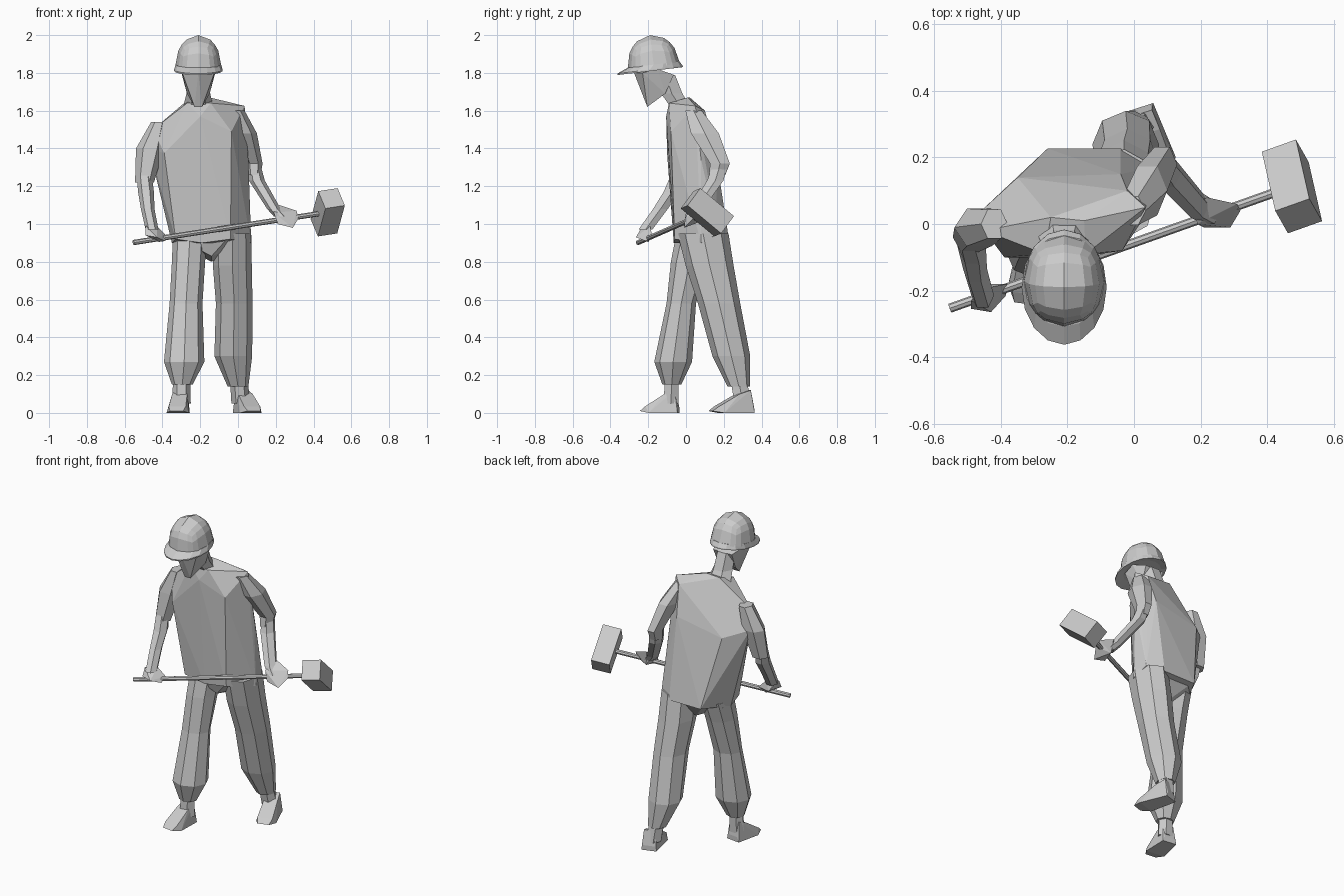
import bpy, bmesh
from math import sin, cos, tau
from mathutils import Vector, Matrix


def finish(name, bm):
    bmesh.ops.recalc_face_normals(bm, faces=bm.faces)
    me = bpy.data.meshes.new(name)
    bm.to_mesh(me)
    bm.free()
    ob = bpy.data.objects.new(name, me)
    bpy.context.collection.objects.link(ob)
    return ob


def hull(name, pts):
    """Faceted solid wrapped around a few points."""
    bm = bmesh.new()
    for p in pts:
        bm.verts.new(p)
    bmesh.ops.convex_hull(bm, input=bm.verts)
    bmesh.ops.delete(bm, geom=[v for v in bm.verts if not v.link_faces], context='VERTS')
    return finish(name, bm)


def tube(name, rings, n=8):
    """Loft through horizontal ellipses (x, y, z, rx, ry)."""
    bm = bmesh.new()
    loops = [[bm.verts.new((x + rx * cos(tau * i / n), y + ry * sin(tau * i / n), z))
              for i in range(n)] for x, y, z, rx, ry in rings]
    for a, b in zip(loops, loops[1:]):
        for i in range(n):
            j = (i + 1) % n
            bm.faces.new((a[i], a[j], b[j], b[i]))
    bm.faces.new(loops[0])
    bm.faces.new(loops[-1])
    return finish(name, bm)


def foot(name, heel, toe):
    """Wedge shoe from heel to toe."""
    h, t = Vector(heel), Vector(toe)
    f = t - h
    s = Vector((-f.y, f.x, 0)).normalized()
    prof = [(0, .035, .03), (0, .045, 0), (.75, .06, 0), (1, .035, .01),
            (.85, .045, .035), (.35, .04, .1), (.08, .035, .12)]
    hull(name, [h + f * u + s * w * k + Vector((0, 0, z)) for u, w, z in prof for k in (-1, 1)])


# Helmet: dome from a rounded cube, with a tilted peak
tilt = Matrix.Translation((-.21, -.17, 1.832)) @ Matrix.Rotation(.12, 4, 'X')
bm = bmesh.new()
bmesh.ops.create_cube(bm, size=2)
bmesh.ops.subdivide_edges(bm, edges=bm.edges[:], cuts=3, use_grid_fill=True)
for v in bm.verts:
    d = Vector([c * (1.25 - .25 * c * c) for c in v.co]).normalized()
    v.co = Vector((d.x * .123, d.y * .14, d.z * .169))
bmesh.ops.delete(bm, geom=[v for v in bm.verts if v.co.z < -.001], context='VERTS')
bmesh.ops.holes_fill(bm, edges=[e for e in bm.edges if e.is_boundary])
finish("helmet_dome", bm).matrix_world = tilt
brim = tube("helmet_brim", [(0, 0, .012, .121, .138), (0, -.022, -.012, .128, .174),
                            (0, -.022, -.02, .128, .174), (0, -.01, -.012, .1, .12)], 16)
brim.matrix_world = tilt

# Head and neck
hull("head", [(-.21, -.275, 1.8)] + [(-.21 + k * w, y, z) for k in (-1, 1) for w, y, z in
     [(.085, -.23, 1.8), (.095, -.15, 1.82), (.065, -.065, 1.79), (.06, -.11, 1.69), (.02, -.205, 1.62)]])
tube("neck", [(-.21, -.11, 1.79, .06, .06), (-.21, -.075, 1.69, .063, .065),
              (-.21, -.03, 1.62, .08, .06)], 6)

# Shirt: twisted torso, one shoulder dropped forward
hull("shirt", [(-.27, -.09, 1.64), (-.145, -.09, 1.64), (-.25, .02, 1.67), (-.15, .01, 1.67),
               (.035, .05, 1.625), (-.02, .1, 1.6), (-.035, -.08, 1.49), (.055, .08, 1.34),
               (-.45, -.02, 1.5), (-.47, .03, 1.4), (-.39, -.1, 1.375), (-.2, -.105, 1.57),
               (-.35, .14, 1.36), (-.04, .15, 1.42),
               (-.33, -.06, .92), (-.19, -.065, .9), (-.04, -.06, .92), (.07, .08, .9),
               (.05, .17, .95), (-.04, .227, .92), (-.26, .227, .92), (-.35, .05, .9)])

# Trousers
hull("trouser_seat", [(-.33, -.045, .93), (-.05, -.045, .93), (-.14, -.01, .83), (-.14, .1, .8),
                      (-.26, .2, .93), (-.03, .2, .93), (-.33, .1, .9), (.05, .1, .9)])
tube("right_trouser_leg", [(-.255, .055, .93, .09, .11), (-.262, .02, .8, .088, .1),
                           (-.275, -.025, .58, .087, .078), (-.285, -.068, .27, .107, .1),
                           (-.295, -.075, .15, .055, .05)])
tube("left_trouser_leg", [(-.03, .09, .95, .1, .135), (-.03, .125, .78, .103, .127),
                          (-.02, .175, .58, .097, .112), (-.025, .24, .3, .1, .1),
                          (.0, .28, .14, .055, .06)])

# Ankles and shoes
tube("right_ankle", [(-.298, -.075, .18, .045, .042), (-.3, -.08, .05, .05, .045)], 6)
tube("left_ankle", [(.005, .28, .17, .047, .05), (.015, .3, .05, .05, .05)], 6)
foot("right_shoe", (-.3, -.04, 0), (-.325, -.24, 0))
foot("left_shoe", (.015, .35, 0), (.085, .13, 0))

# Arms: loose sleeves, then bare forearms
tube("right_sleeve", [(-.42, .0, 1.54, .04, .05), (-.465, -.01, 1.4, .075, .065),
                      (-.495, -.04, 1.22, .05, .052)], 6)
tube("right_forearm", [(-.497, -.045, 1.26, .04, .04), (-.487, -.075, 1.17, .042, .05),
                       (-.478, -.135, 1.08, .036, .045), (-.455, -.215, .97, .034, .042)], 6)
tube("left_sleeve", [(-.01, .04, 1.6, .045, .05), (.04, .1, 1.48, .06, .085),
                     (.085, .18, 1.32, .045, .06), (.085, .165, 1.26, .035, .05)], 6)
tube("left_forearm", [(.085, .18, 1.31, .035, .045), (.1, .155, 1.23, .042, .05),
                      (.19, .055, 1.08, .036, .042), (.225, .035, 1.04, .035, .04)], 6)

# Hands gripping the handle
hull("right_hand", [(-.49, -.23, .99), (-.43, -.19, .99), (-.49, -.255, .94), (-.43, -.265, .93),
                    (-.385, -.215, .91), (-.38, -.18, .94), (-.45, -.18, .93), (-.42, -.2, .905)])
hull("left_hand", [(.18, .06, 1.09), (.22, .08, 1.1), (.19, .0, 1.06), (.31, .06, 1.07),
                   (.32, .04, 1.03), (.29, -.01, .98), (.21, -.01, 1.0), (.23, .07, 1.01)])

# Sledgehammer
a, b = Vector((-.553, -.253, .902)), Vector((.475, .113, 1.062))
d = (b - a).normalized()
bpy.ops.mesh.primitive_cylinder_add(vertices=8, radius=.014, depth=(b - a).length,
                                    location=(a + b) / 2, rotation=d.to_track_quat('Z', 'Y').to_euler())
bpy.context.object.name = "hammer_handle"
long = Vector((-.036, .19, -.155))
long = (long - d * long.dot(d)).normalized()
axes = Matrix((d, long, d.cross(long))).transposed().to_4x4()
bm = bmesh.new()
bmesh.ops.create_cube(bm, size=1, matrix=Matrix.Translation(b) @ axes @ Matrix.Diagonal((.11, .235, .12, 1)))
finish("hammer_head", bm)
